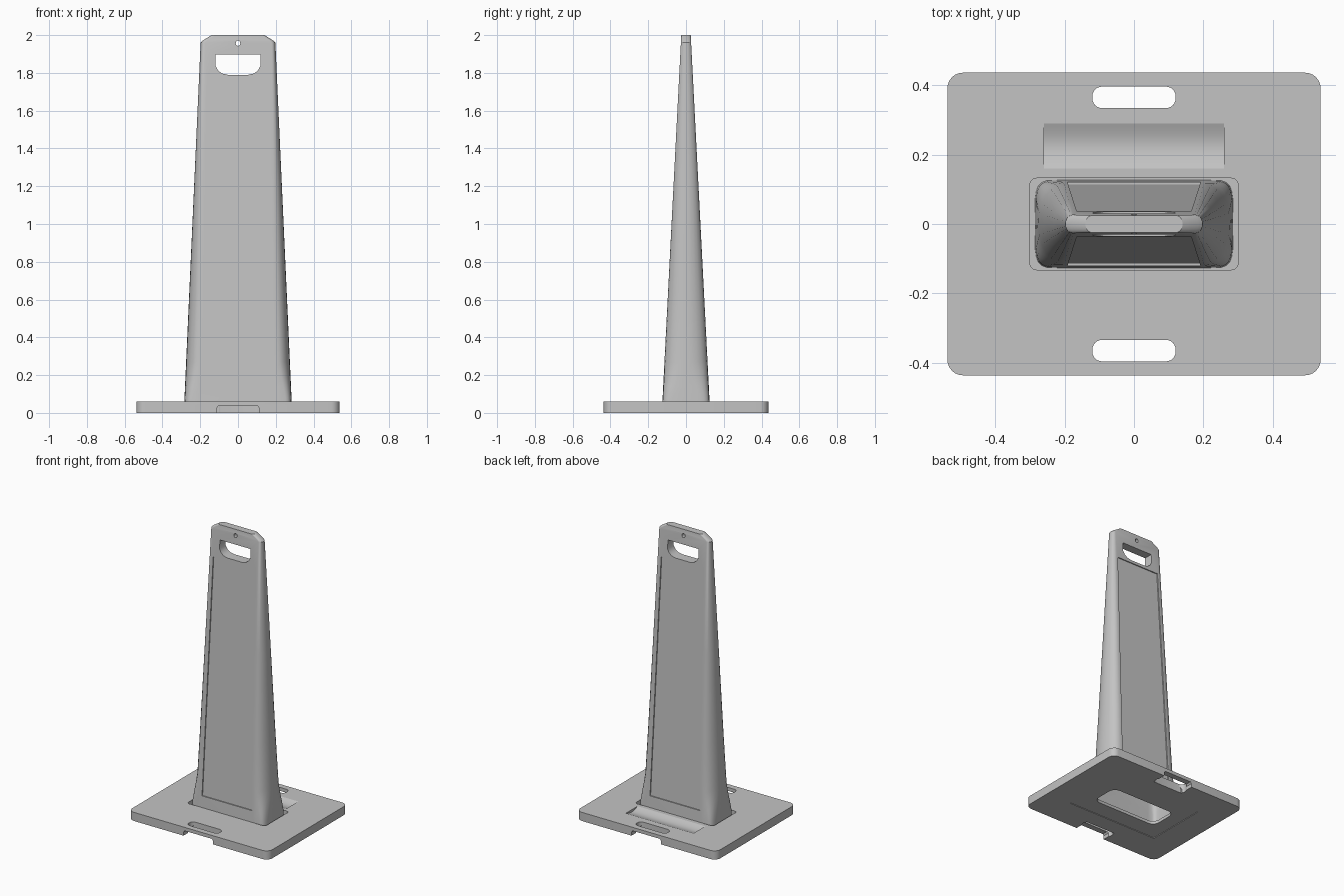
import bpy, bmesh, math
from mathutils import Vector

if "Cube" in bpy.data.objects:
    bpy.data.objects.remove(bpy.data.objects["Cube"])

grey = bpy.data.materials.new("plain_grey")
grey.use_nodes = True
grey.diffuse_color = (0.55, 0.55, 0.55, 1)
grey.node_tree.nodes["Principled BSDF"].inputs["Base Color"].default_value = (0.55, 0.55, 0.55, 1)


def loft(name, rings):
    """Closed solid skinned through rings of equal point count."""
    bm = bmesh.new()
    rows = [[bm.verts.new(p) for p in ring] for ring in rings]
    n = len(rows[0])
    for a, b in zip(rows, rows[1:]):
        for i in range(n):
            j = (i + 1) % n
            bm.faces.new((a[i], a[j], b[j], b[i]))
    bm.faces.new(rows[0][::-1])
    bm.faces.new(rows[-1])
    bmesh.ops.recalc_face_normals(bm, faces=bm.faces)
    mesh = bpy.data.meshes.new(name)
    bm.to_mesh(mesh)
    bm.free()
    mesh.materials.append(grey)
    obj = bpy.data.objects.new(name, mesh)
    bpy.context.collection.objects.link(obj)
    return obj


def rounded(hx, hy, r, cy=0, steps=6):
    """Rounded rectangle outline."""
    pts = []
    for k, (sx, sy) in enumerate([(1, 1), (-1, 1), (-1, -1), (1, -1)]):
        for i in range(steps + 1):
            a = math.pi / 2 * (k + i / steps)
            pts.append((sx * (hx - r) + r * math.cos(a), cy + sy * (hy - r) + r * math.sin(a)))
    return pts


def slab(name, outline, z0, z1):
    return loft(name, [[(x, y, z) for x, y in outline] for z in (z0, z1)])


def through_y(name, outline, y0, y1):
    return loft(name, [[(x, y, z) for x, z in outline] for y in (y0, y1)])


def cut(obj, cutter):
    mod = obj.modifiers.new("cut", "BOOLEAN")
    mod.operation, mod.solver, mod.object = "DIFFERENCE", "EXACT", cutter
    bpy.context.view_layer.objects.active = obj
    bpy.ops.object.modifier_apply(modifier=mod.name)
    bpy.data.objects.remove(cutter)


def smooth(obj, degrees):
    bpy.ops.object.select_all(action="DESELECT")
    obj.select_set(True)
    bpy.context.view_layer.objects.active = obj
    bpy.ops.object.shade_smooth_by_angle(angle=math.radians(degrees))


# Tower taper
def half_width(z):
    return 0.287 - 0.0455 * z


def half_depth(z):
    return 0.128 - 0.0515 * z


def flat_half(z):
    return 0.205 - 0.015 * z


def section(z, wall=0.0, squareness=2.0, width=None, steps=12):
    """Flat-sided section whose ends are rounded, squarer near the foot."""
    hx = (width or half_width(z)) - wall
    hy = half_depth(z) - wall
    f = min(flat_half(z), hx - 0.02)
    pts = []
    for side in (1, -1):
        for i in range(steps + 1):
            a = math.pi * (i / steps - 0.5)
            c, s = max(math.cos(a), 0), math.sin(a)
            x = f + (hx - f) * c ** (2 / squareness)
            y = hy * math.copysign(abs(s) ** (2 / squareness), s)
            pts.append((side * x, side * y, z))
    return pts


# Tower body with chamfered shoulders
foot = [(0.025, 5), (0.08, 5), (0.14, 3.6), (0.2, 2.6), (0.27, 2.1)]
rings = [section(z, 0, q) for z, q in foot]
rings += [section(z) for z in (0.6, 1.2, 1.96)]
rings += [section(1.972, 0, 2, 0.185), section(2.0, 0, 2, 0.14)]
tower = loft("tower", rings)

# Hollow inside, open at the bottom
cut(tower, loft("cavity", [section(z, 0.019, q) for z, q in [(0.0, 5)] + foot[1:] + [(1.68, 2)]]))

# Recessed sign panels, front and back
for side in (-1, 1):
    ends = []
    for z, hx in ((0.135, 0.192), (1.77, 0.165)):
        inner, outer = half_depth(z) - 0.007, half_depth(z) + 0.05
        ends.append([(-hx, side * inner, z), (hx, side * inner, z),
                     (hx, side * outer, z), (-hx, side * outer, z)])
    cut(tower, loft("panel_cutter", ends))

# Grip opening and eyelet
half_grip = [(0.118, 1.897), (0.118, 1.835), (0.105, 1.812), (0.085, 1.797), (0.055, 1.79)]
grip = half_grip + [(-x, z) for x, z in reversed(half_grip)]
cut(tower, through_y("grip_cutter", grip, -0.2, 0.2))
eyelet = [(0.012 * math.cos(i * math.pi / 8), 1.957 + 0.014 * math.sin(i * math.pi / 8)) for i in range(16)]
cut(tower, through_y("eyelet_cutter", eyelet, -0.2, 0.2))
smooth(tower, 30)

# Base plate with the tower socket
base = slab("base_plate", rounded(0.538, 0.436, 0.045), 0, 0.06)
cut(base, slab("socket_cutter", rounded(0.3, 0.132, 0.02), 0.025, 0.1))
cut(base, slab("underside_opening", rounded(0.25, 0.1, 0.05), -0.1, 0.1))
cut(base, slab("underside_step", rounded(0.35, 0.22, 0.005), -0.1, 0.004))

# Carry slots and finger notches at both edges
for side in (-1, 1):
    cut(base, slab("slot_cutter", rounded(0.12, 0.031, 0.028, side * 0.365), -0.1, 0.1))
    notch = [(-0.113, -0.1), (0.113, -0.1), (0.113, 0.025), (0.105, 0.036), (-0.105, 0.036), (-0.113, 0.025)]
    cut(base, through_y("notch_cutter", notch, side * 0.335, side * 0.6))

# Shallow scooped tray behind the tower
scoop = [(0.16 + 0.13 * i / 12, 0.06 - 0.016 * math.sin(math.pi * i / 12)) for i in range(13)]
scoop += [(0.29, 0.1), (0.16, 0.1)]
cut(base, loft("tray_cutter", [[(x, y, z) for y, z in scoop] for x in (-0.26, 0.26)]))
smooth(base, 20)
